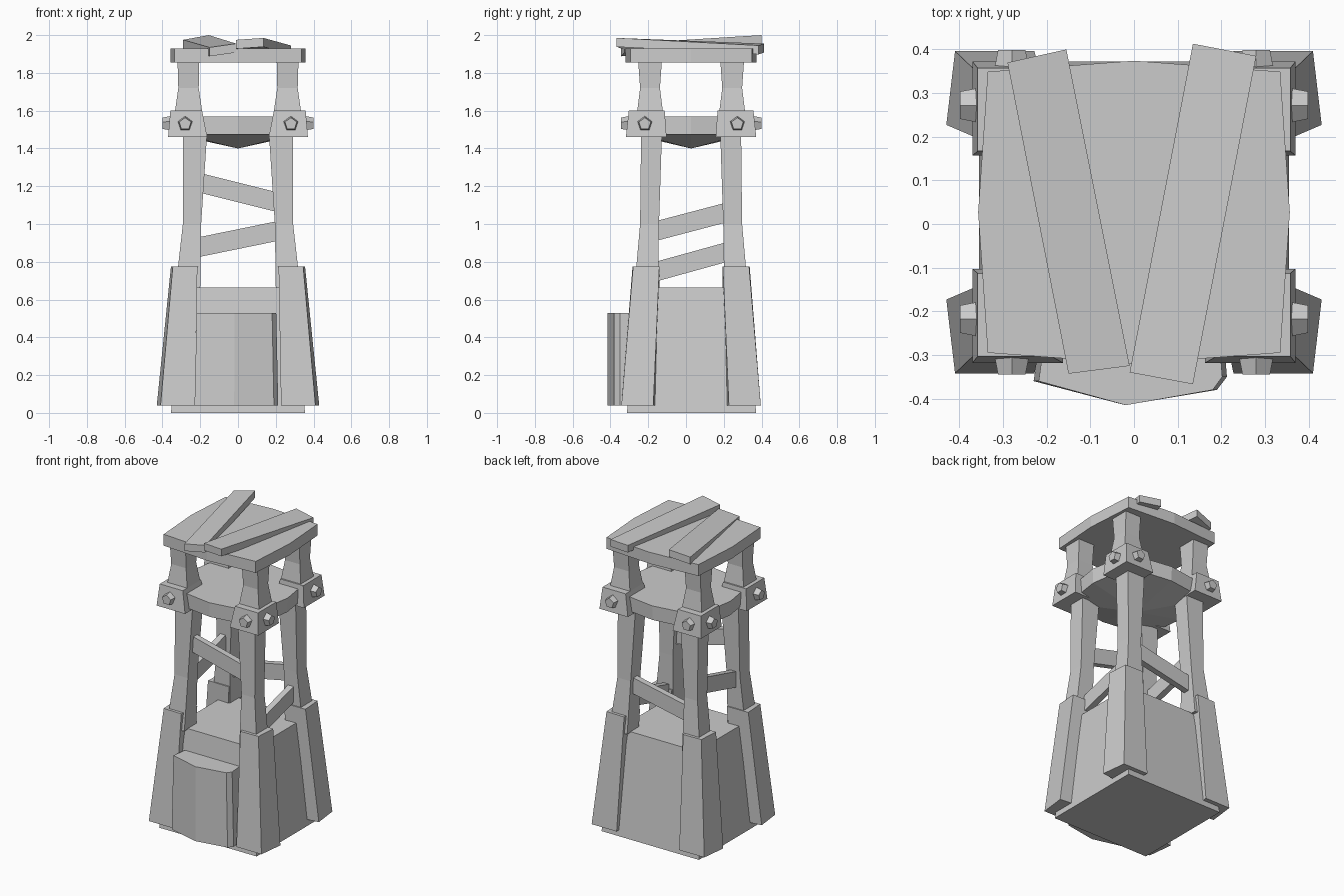
import bpy, bmesh, math
from mathutils import Vector, Matrix

if "Cube" in bpy.data.objects:
    bpy.data.objects.remove(bpy.data.objects["Cube"])

YC = 0.027  # tower axis in y


def add(name, bm):
    bmesh.ops.recalc_face_normals(bm, faces=bm.faces)
    me = bpy.data.meshes.new(name)
    bm.to_mesh(me)
    bm.free()
    ob = bpy.data.objects.new(name, me)
    bpy.context.collection.objects.link(ob)
    return ob


def loft(name, rings):
    """Skin a list of equal-length point rings and cap both ends."""
    bm = bmesh.new()
    vs = [[bm.verts.new(p) for p in r] for r in rings]
    n = len(rings[0])
    for a, b in zip(vs, vs[1:]):
        for i in range(n):
            j = (i + 1) % n
            bm.faces.new((a[i], a[j], b[j], b[i]))
    bm.faces.new(vs[0])
    bm.faces.new(vs[-1])
    return add(name, bm)


def rect(x0, x1, y0, y1, z, sx=1, sy=1):
    return [(sx * x, YC + sy * y, z) for x, y in ((x0, y0), (x1, y0), (x1, y1), (x0, y1))]


def bulged(cx, cy, mx, my, z):
    """Rectangle outline with pushed-out edge midpoints."""
    return [(x, YC + y, z) for x, y in ((cx, cy), (0, my), (-cx, cy), (-mx, 0),
                                        (-cx, -cy), (0, -my), (cx, -cy), (mx, 0))]


def brace(name, a, b, height, thick):
    """Upright board between two points, ends cut vertically."""
    a, b = Vector(a), Vector(b)
    side = (b - a).cross(Vector((0, 0, 1))).normalized() * thick / 2
    up = Vector((0, 0, height / 2))
    loft(name, [[p - side - up, p + side - up, p + side + up, p - side + up] for p in (a, b)])


def bolt(name, pos, direction):
    bm = bmesh.new()
    d = Vector(direction)
    m = Matrix.Translation(Vector(pos) + d * 0.008) @ d.to_track_quat('Z', 'Y').to_matrix().to_4x4()
    bmesh.ops.create_cone(bm, cap_ends=True, segments=5, radius1=0.044, radius2=0.033,
                          depth=0.054, matrix=m)
    add(name, bm)


# Tapered base block
loft("base_block", [rect(-.355, .355, -.34, .345, 0), rect(-.285, .285, -.265, .265, .665)])

# Bowed front door panel
door = [(-.23, -.36), (-.02, -.415), (.19, -.38), (.213, -.35), (.205, -.26), (-.215, -.26)]
loft("door_panel", [[(x, y, .04) for x, y in door],
                    [(x * .95, y, .53) for x, y in door]])

# Four corners: base boot, post, bracket and two bolts
post = [(.66, .2, .33, .175, .3), (1.0, .195, .292, .17, .27), (1.46, .165, .292, .155, .265),
        (1.6, .19, .333, .15, .285), (1.72, .208, .316, .165, .27), (1.86, .205, .32, .155, .28)]
foot = [(.41, .369), (.43, .2), (.25, .18), (.228, .369)]
head = [(.345, .307), (.355, .168), (.2, .165), (.215, .31)]
for sx, sn in ((-1, "left"), (1, "right")):
    for sy, yn in ((-1, "front"), (1, "back")):
        tag = f"{yn}_{sn}"
        loft("corner_boot_" + tag, [[(sx * x, YC + sy * y, z) for x, y in q]
                                    for q, z in ((foot, .04), (head, .775))])
        loft("post_" + tag, [rect(x0, x1, y0, y1, z, sx, sy) for z, x0, x1, y0, y1 in post])
        loft("bracket_" + tag, [rect(.163, .37, .13, .345, 1.46, sx, sy),
                                rect(.19, .358, .14, .33, 1.6, sx, sy)])
        bolt("bolt_y_" + tag, (sx * .28, YC + sy * .337, 1.53), (0, sy, 0))
        bolt("bolt_x_" + tag, (sx * .364, YC + sy * .245, 1.53), (sx, 0, 0))

# Lookout floor with a shallow pointed underside
bm = bmesh.new()
top = [bm.verts.new(p) for p in bulged(.3, .28, .345, .325, 1.57)]
low = [bm.verts.new(p) for p in bulged(.3, .28, .34, .32, 1.475)]
tip = bm.verts.new((0, YC, 1.40))
bm.faces.new(top)
for i in range(8):
    j = (i + 1) % 8
    bm.faces.new((top[i], top[j], low[j], low[i]))
    bm.faces.new((low[i], low[j], tip))
add("lookout_floor", bm)

# Roof slab
loft("roof_slab", [bulged(.335, .322, .357, .347, z) for z in (1.855, 1.93)])

# Two loose planks lying on the roof
planks = {"roof_plank_left": [(-.29, .37, 1.975), (-.155, .4, 2.0), (-.01, -.325, 1.955), (-.15, -.343, 1.935)],
          "roof_plank_right": [(.135, .413, 1.955), (.28, .385, 1.945), (.135, -.367, 1.985), (-.01, -.34, 1.975)]}
for name, pts in planks.items():
    loft(name, [pts, [(x, y, z - .047) for x, y, z in pts]])

# One slanted brace per side
brace("brace_front", (-.21, -.19, 1.22), (.21, -.19, 1.115), .105, .04)
brace("brace_back", (-.22, .25, .875), (.22, .25, .965), .105, .04)
brace("brace_left", (-.245, -.17, .96), (-.245, .21, 1.06), .105, .04)
brace("brace_right", (.245, -.17, .745), (.245, .21, .85), .105, .04)
